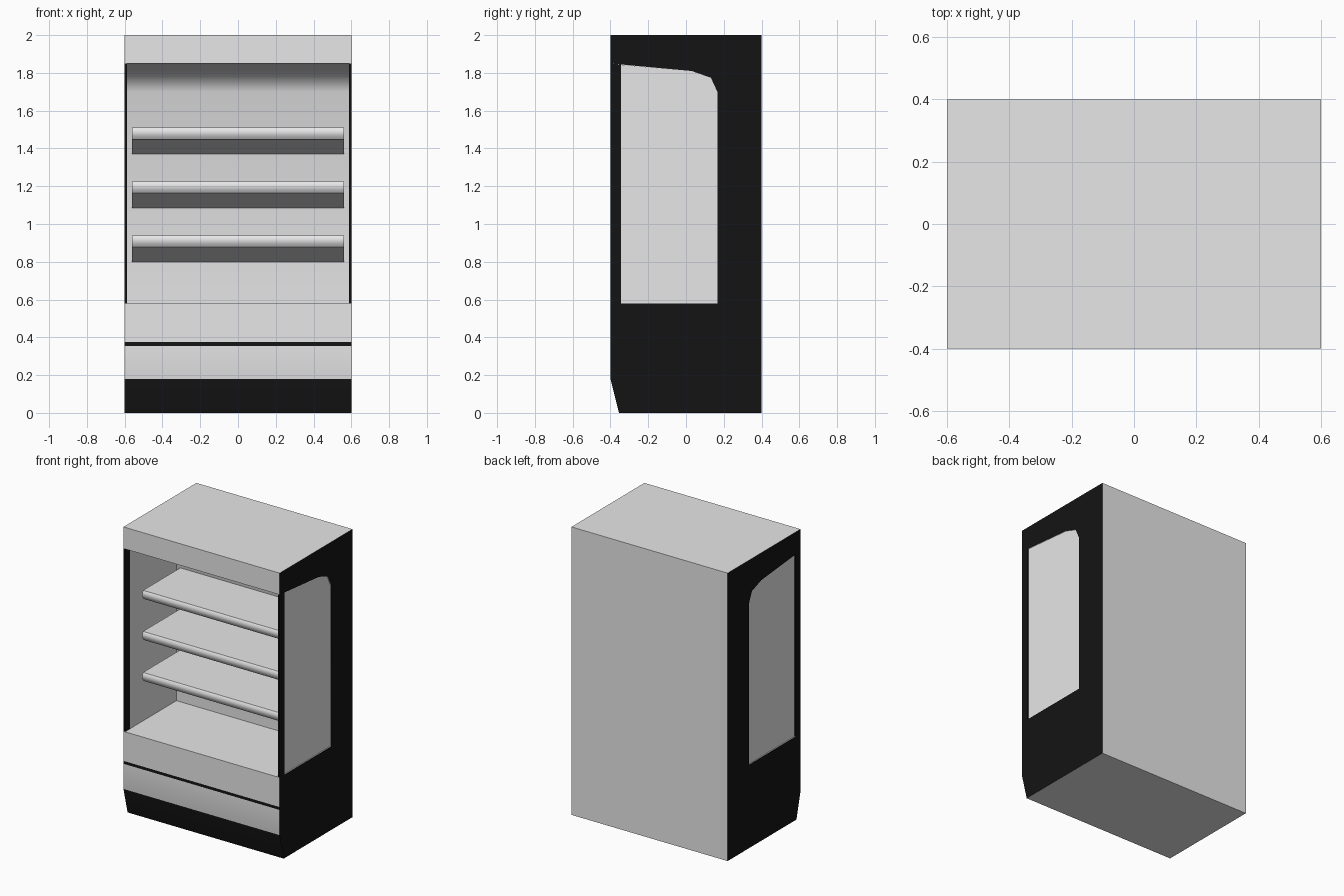
import bpy
import bmesh
from math import radians

cube = bpy.data.objects.get("Cube")
if cube:
    bpy.data.objects.remove(cube, do_unlink=True)


def make_material(name, value):
    mat = bpy.data.materials.new(name)
    mat.use_nodes = True
    colour = (value, value, value, 1)
    mat.diffuse_color = colour
    mat.node_tree.nodes["Principled BSDF"].inputs["Base Color"].default_value = colour
    return mat


GREY = make_material("light grey", 0.8)
BLACK = make_material("black", 0.007)


def extrude_profile(name, profile, x0, x1, materials, angle=30, rule=None):
    """Extrude a (y, z) side profile from x0 to x1; rule picks a face's material."""
    bm = bmesh.new()
    face = bm.faces.new([bm.verts.new((x0, y, z)) for y, z in profile])
    ext = bmesh.ops.extrude_face_region(bm, geom=[face])
    moved = [v for v in ext["geom"] if isinstance(v, bmesh.types.BMVert)]
    bmesh.ops.translate(bm, verts=moved, vec=(x1 - x0, 0, 0))
    bmesh.ops.recalc_face_normals(bm, faces=bm.faces)
    if rule:
        for f in bm.faces:
            f.material_index = rule(f)
    mesh = bpy.data.meshes.new(name)
    bm.to_mesh(mesh)
    bm.free()
    for mat in materials:
        mesh.materials.append(mat)
    mesh.shade_smooth()
    mesh.set_sharp_from_angle(angle=radians(angle))
    obj = bpy.data.objects.new(name, mesh)
    bpy.context.collection.objects.link(obj)
    return obj


WIDTH, FRONT, BACK = 0.6, -0.4, 0.4
FLOOR, CEILING, WALL = 0.58, 1.85, 0.166
KICK, GROOVE_LOW, GROOVE_HIGH = 0.18, 0.355, 0.375

# Cabinet body: C-shaped section with a rounded corner between ceiling and back wall
ceiling_curve = [(0.03, 1.81), (0.132, 1.774), (WALL, 1.70)]
body = [(-0.355, 0), (FRONT, KICK), (FRONT, GROOVE_LOW), (FRONT, GROOVE_HIGH),
        (FRONT, FLOOR), (WALL, FLOOR)]
body += ceiling_curve[::-1] + [(FRONT, CEILING), (FRONT, 2), (BACK, 2), (BACK, 0)]


def body_colour(face):
    z = face.calc_center_median().z
    if abs(face.normal.x) > 0.9:
        return 1
    on_front = face.normal.y < -0.9
    return int(on_front and (z < KICK or GROOVE_LOW < z < GROOVE_HIGH))


extrude_profile("cabinet_body", body, -WIDTH, WIDTH, [GREY, BLACK], 50, body_colour)

# Front posts and side panes
POST_BACK = -0.345
post = [(FRONT, FLOOR), (POST_BACK, FLOOR), (POST_BACK, 1.844), (FRONT, CEILING)]
pane = [(POST_BACK, FLOOR), (WALL, FLOOR)] + ceiling_curve[::-1] + [(POST_BACK, 1.844)]
for side, sign in (("left", 1), ("right", -1)):
    extrude_profile(side + "_post", post, sign * 0.588, sign * WIDTH, [BLACK])
    extrude_profile(side + "_pane", pane, sign * 0.589, sign * 0.593, [GREY])

# Shelves: flat top, rounded front lip, underside deepening towards the wall
lip = [(-0.242, 0), (-0.25, -0.012), (-0.252, -0.028), (-0.247, -0.045), (-0.235, -0.062)]
for name, top in (("lower", 0.94), ("middle", 1.225), ("upper", 1.51)):
    section = [(y, top + z) for y, z in lip] + [(WALL, top - 0.14), (WALL, top)]
    extrude_profile(name + "_shelf", section, -0.56, 0.56, [GREY], 40)
